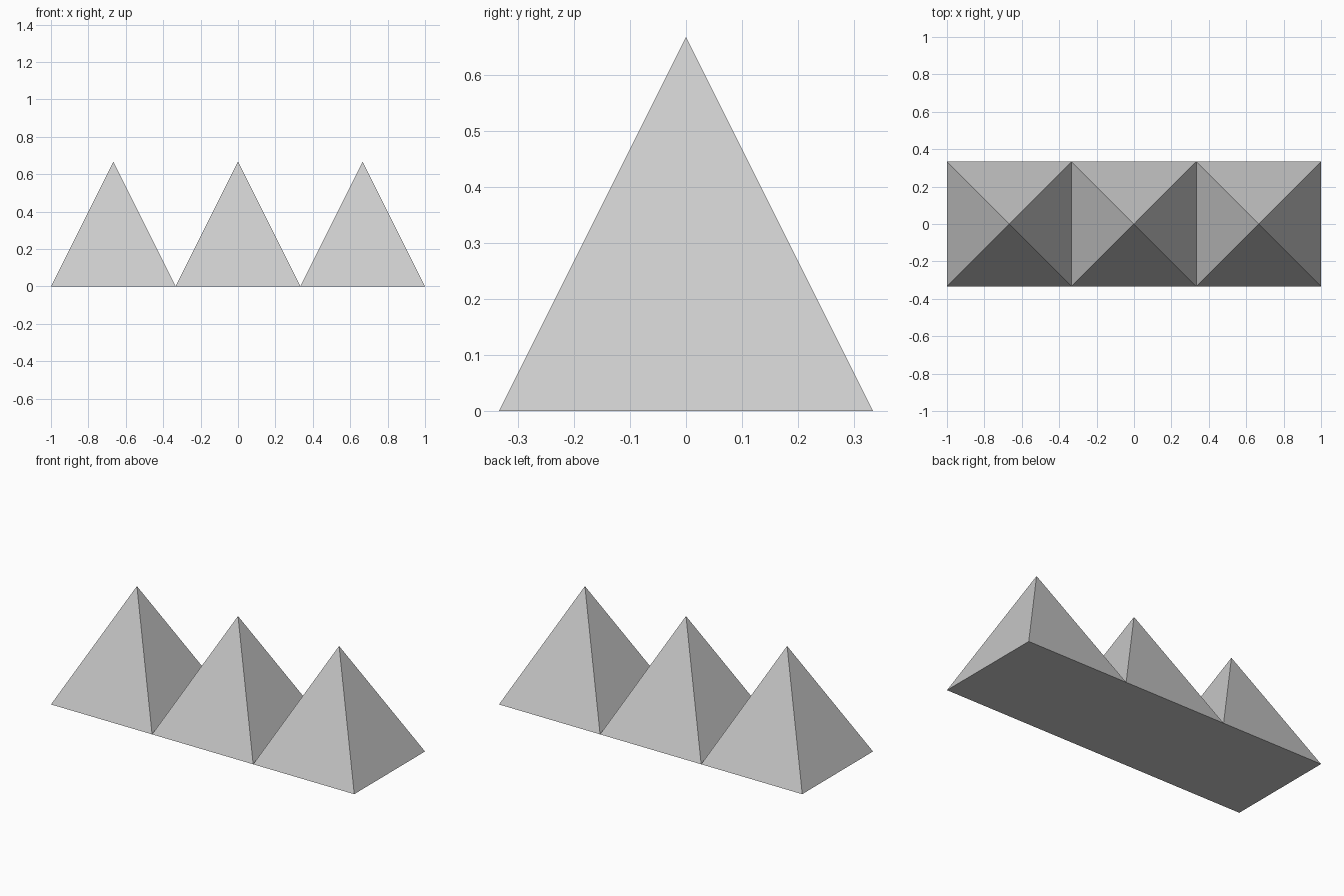
import bpy, math

if "Cube" in bpy.data.objects:
    bpy.data.objects.remove(bpy.data.objects["Cube"])

COUNT = 3
SIDE = 2 / COUNT      # square base of each pyramid
HEIGHT = 2 / 3


def pyramid(name, x):
    # four-sided cone, turned so its base edges follow the x and y axes
    bpy.ops.mesh.primitive_cone_add(vertices=4, radius1=SIDE / math.sqrt(2), radius2=0,
                                    depth=HEIGHT, location=(x, 0, HEIGHT / 2),
                                    rotation=(0, 0, math.pi / 4))
    obj = bpy.context.object
    obj.name = name
    bpy.ops.object.transform_apply(location=False, rotation=True, scale=False)
    return obj


# Row of pyramids touching base to base
for i in range(COUNT):
    pyramid(f"pyramid_{i + 1}", (i - (COUNT - 1) / 2) * SIDE)
